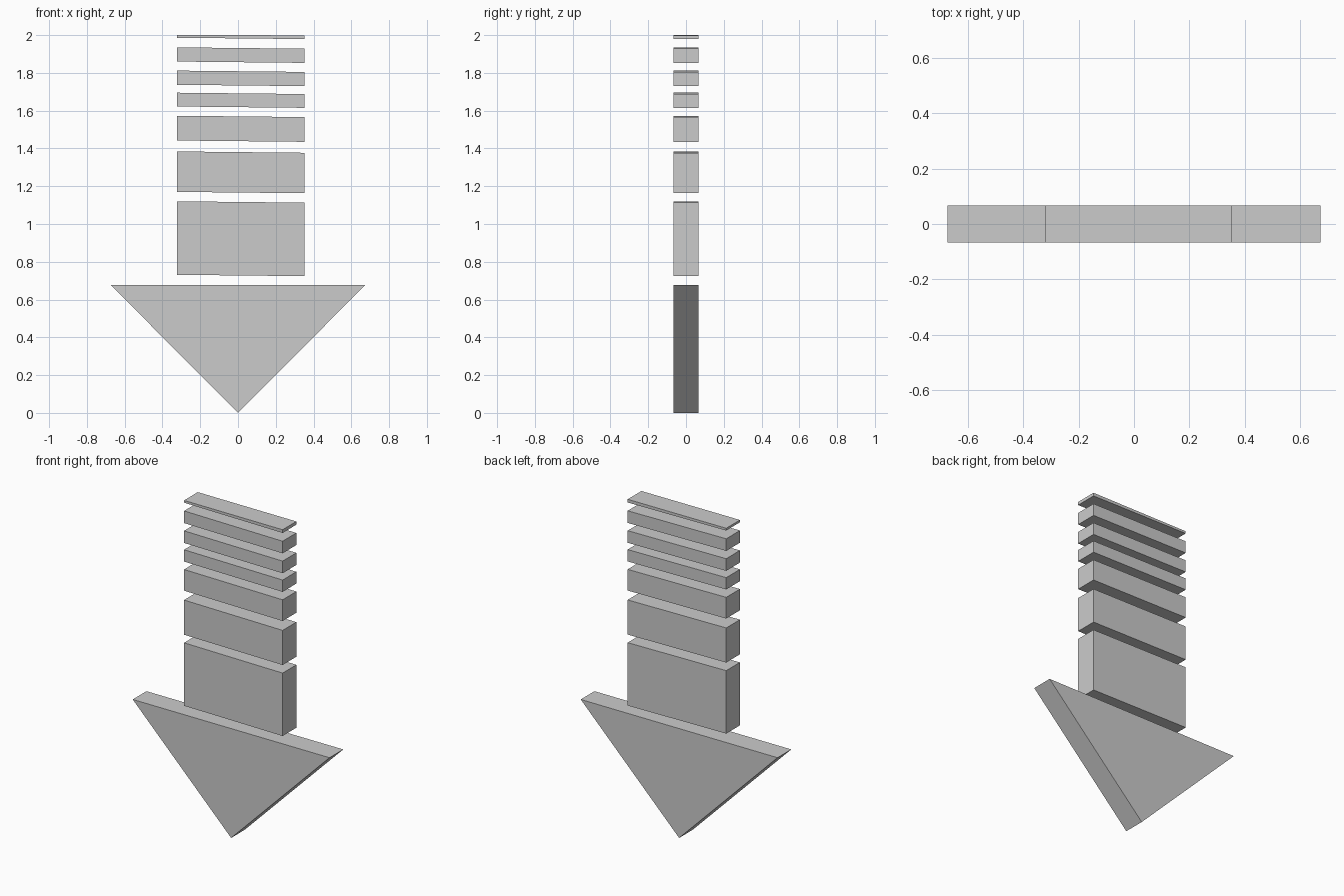
import bpy

if "Cube" in bpy.data.objects:
    bpy.data.objects.remove(bpy.data.objects["Cube"])

HALF_DEPTH = 0.067


def extrude_profile(name, profile):
    """Solid plate from a counter-clockwise front (x, z) outline."""
    n = len(profile)
    verts = [(x, y, z) for y in (-HALF_DEPTH, HALF_DEPTH) for x, z in profile]
    faces = [tuple(range(n)), tuple(reversed(range(n, 2 * n)))]
    faces += [(i, i + n, (i + 1) % n + n, (i + 1) % n) for i in range(n)]
    mesh = bpy.data.meshes.new(name)
    mesh.from_pydata(verts, [], faces)
    mesh.update()
    obj = bpy.data.objects.new(name, mesh)
    bpy.context.collection.objects.link(obj)
    return obj


# Downward-pointing arrow head
extrude_profile("arrow_head", [(0, 0), (0.673, 0.676), (-0.673, 0.676)])

# Shaft segments, thinning upwards: (bottom, top) at the left edge
LEFT, RIGHT = -0.322, 0.352
SLOPE = 0.007  # the right ends sit slightly lower
segments = [(0.731, 1.120), (1.170, 1.384), (1.442, 1.573), (1.622, 1.695),
            (1.737, 1.812), (1.860, 1.935)]
for i, (low, high) in enumerate(segments, 1):
    extrude_profile(f"shaft_segment_{i}", [
        (LEFT, low), (RIGHT, low - SLOPE), (RIGHT, high - SLOPE), (LEFT, high)])

# Thin, level-topped cap strip
extrude_profile("shaft_top_strip", [
    (LEFT, 1.986), (RIGHT, 1.979), (RIGHT, 1.999), (LEFT, 2.0)])
